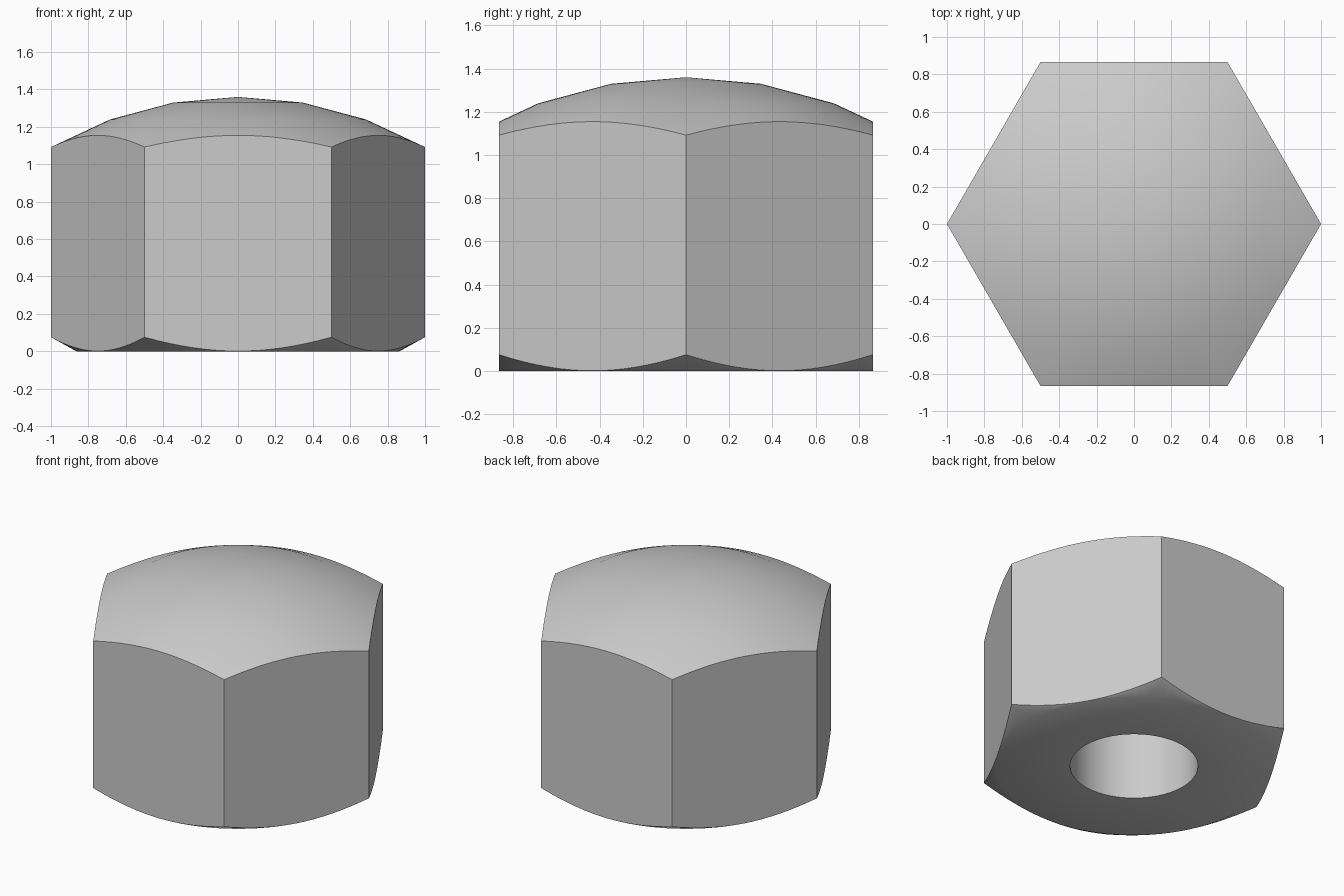
import bpy
import bmesh
from math import radians, sin, cos, tan, pi
from mathutils import Vector

cube = bpy.data.objects.get("Cube")
if cube:
    bpy.data.objects.remove(cube, do_unlink=True)

HEIGHT = 1.36
DOME_RADIUS = 2.0
FLAT = cos(pi / 6)      # half the width across the flats
HOLE_RADIUS = 0.4
HOLE_DEPTH = 0.99
OUTER = 1.08            # turned body reaches just past the hex corners

steel = bpy.data.materials.new("grey steel")
steel.use_nodes = True
grey = (0.6, 0.6, 0.6, 1)
steel.diffuse_color = grey
steel.node_tree.nodes["Principled BSDF"].inputs["Base Color"].default_value = grey


def add_object(name, bm):
    bmesh.ops.recalc_face_normals(bm, faces=bm.faces)
    mesh = bpy.data.meshes.new(name)
    bm.to_mesh(mesh)
    bm.free()
    mesh.materials.append(steel)
    obj = bpy.data.objects.new(name, mesh)
    bpy.context.collection.objects.link(obj)
    return obj


def revolve(name, profile, steps):
    bm = bmesh.new()
    verts = [bm.verts.new((r, 0, z)) for r, z in profile]
    edges = [bm.edges.new(pair) for pair in zip(verts, verts[1:])]
    bmesh.ops.spin(bm, geom=verts + edges, cent=(0, 0, 0), axis=(0, 0, 1),
                   angle=2 * pi, steps=steps)
    bmesh.ops.remove_doubles(bm, verts=bm.verts, dist=1e-4)
    return add_object(name, bm)


def dome_point(degrees):
    a = radians(degrees)
    return Vector((DOME_RADIUS * sin(a), HEIGHT - DOME_RADIUS * (1 - cos(a))))


# Turned body: blind hole, flat base, 30 degree chamfer and shallow dome
ring, rim = dome_point(20), dome_point(30)
outer_top = ring + (rim - ring) * (OUTER - ring.x) / (rim.x - ring.x)
chamfer_start = FLAT - 0.002
profile = [
    (0, HOLE_DEPTH), (HOLE_RADIUS, HOLE_DEPTH), (HOLE_RADIUS, 0),
    (chamfer_start, 0),
    (OUTER, (OUTER - chamfer_start) * tan(radians(29))),
    tuple(outer_top), tuple(ring), tuple(dome_point(10)), (0, HEIGHT),
]
nut = revolve("domed_hex_nut", profile, 96)

# Hexagonal prism that trims the six flats, corners on the x axis
bm = bmesh.new()
base = bm.faces.new([bm.verts.new((cos(i * pi / 3), sin(i * pi / 3), -0.5))
                     for i in range(6)])
top = bmesh.ops.extrude_face_region(bm, geom=[base])["geom"]
bmesh.ops.translate(bm, vec=(0, 0, 2.5),
                    verts=[v for v in top if isinstance(v, bmesh.types.BMVert)])
hexagon = add_object("hex_cutter", bm)
hexagon.hide_render = True

trim = nut.modifiers.new("hex trim", "BOOLEAN")
trim.operation = "INTERSECT"
trim.solver = "EXACT"
trim.object = hexagon

bpy.ops.object.select_all(action="DESELECT")
nut.select_set(True)
bpy.context.view_layer.objects.active = nut
bpy.ops.object.modifier_apply(modifier=trim.name)
bpy.data.objects.remove(hexagon, do_unlink=True)
bpy.ops.object.shade_smooth_by_angle(angle=radians(40))
